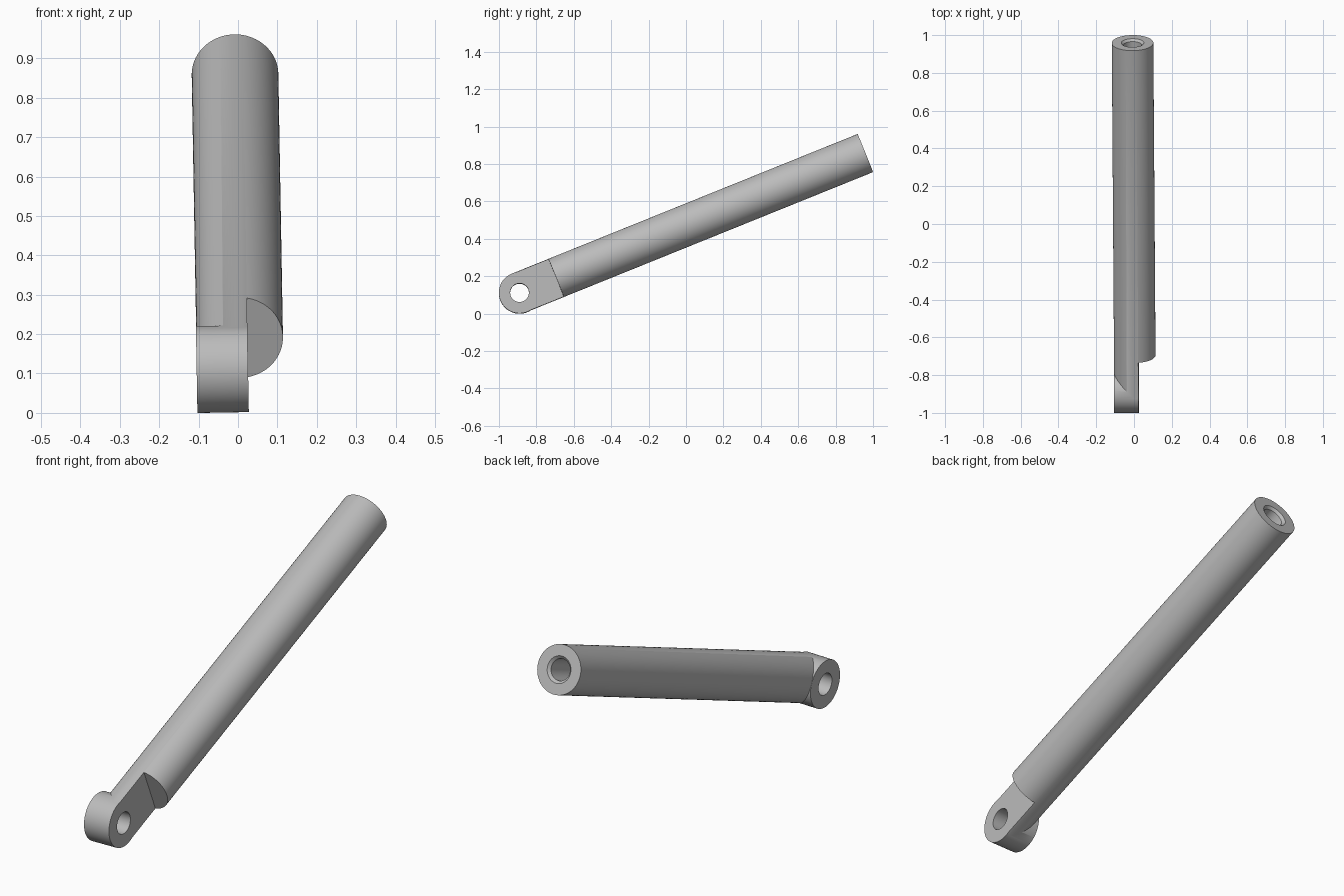
import bpy
from math import radians, pi

cube = bpy.data.objects.get("Cube")
if cube:
    bpy.data.objects.remove(cube, do_unlink=True)

RADIUS = 0.11
LENGTH = 1.994      # pin centre to open end
SHOULDER = 0.211    # pin centre to step
FLAT = 0.02         # offset of the flat cheek from the rod axis


def tube(name, axis, start, end, r1, r2=None, sides=96):
    """Cylinder or cone along the x or y axis."""
    rot = (0, pi / 2, 0) if axis == "x" else (-pi / 2, 0, 0)
    mid = (start + end) / 2
    loc = (mid, 0, 0) if axis == "x" else (0, mid, 0)
    bpy.ops.mesh.primitive_cone_add(vertices=sides, radius1=r1,
                                    radius2=r1 if r2 is None else r2,
                                    depth=end - start, location=loc, rotation=rot)
    ob = bpy.context.object
    ob.name = name
    return ob


def combine(target, tool, operation):
    """Apply a boolean and discard the tool."""
    mod = target.modifiers.new(tool.name, "BOOLEAN")
    mod.operation, mod.solver, mod.object = operation, "EXACT", tool
    tool.hide_render = True
    bpy.ops.object.select_all(action="DESELECT")
    target.select_set(True)
    bpy.context.view_layer.objects.active = target
    bpy.ops.object.modifier_apply(modifier=mod.name)
    bpy.data.objects.remove(tool, do_unlink=True)


# Round rod with the eye boss at its lower end
rod = tube("rod_with_eye", "y", 0, LENGTH, RADIUS)
bpy.ops.object.transform_apply(location=True, rotation=True, scale=True)
combine(rod, tube("eye_boss", "x", -0.1105, 0.06, 0.1103), "UNION")

# Flat cheek ending in a square shoulder
bpy.ops.mesh.primitive_cube_add(size=1, location=(FLAT + 0.25, SHOULDER - 0.5, 0))
cheek = bpy.context.object
cheek.name = "cheek_cutter"
cheek.scale = (0.5, 1, 1)
combine(rod, cheek, "DIFFERENCE")

# Pin hole through the eye
combine(rod, tube("pin_hole", "x", -0.3, 0.3, 0.05, sides=64), "DIFFERENCE")

# Blind bore with a chamfered mouth in the open end
combine(rod, tube("bore", "y", LENGTH - 0.3, LENGTH + 0.1, 0.048, sides=64), "DIFFERENCE")
combine(rod, tube("bore_chamfer", "y", LENGTH - 0.012, LENGTH + 0.012,
                  0.048, 0.072, sides=64), "DIFFERENCE")

# Grey metal
grey = bpy.data.materials.new("grey_metal")
grey.use_nodes = True
colour = (0.5, 0.5, 0.5, 1)
grey.diffuse_color = colour
grey.node_tree.nodes["Principled BSDF"].inputs["Base Color"].default_value = colour
rod.data.materials.clear()
rod.data.materials.append(grey)

# Smooth shading and final leaning pose
bpy.ops.object.select_all(action="DESELECT")
rod.select_set(True)
bpy.context.view_layer.objects.active = rod
bpy.ops.object.shade_smooth_by_angle(angle=radians(30))
rod.rotation_euler = (radians(22), radians(-1), 0)
rod.location = (0.0055, -0.89, 0.112)
